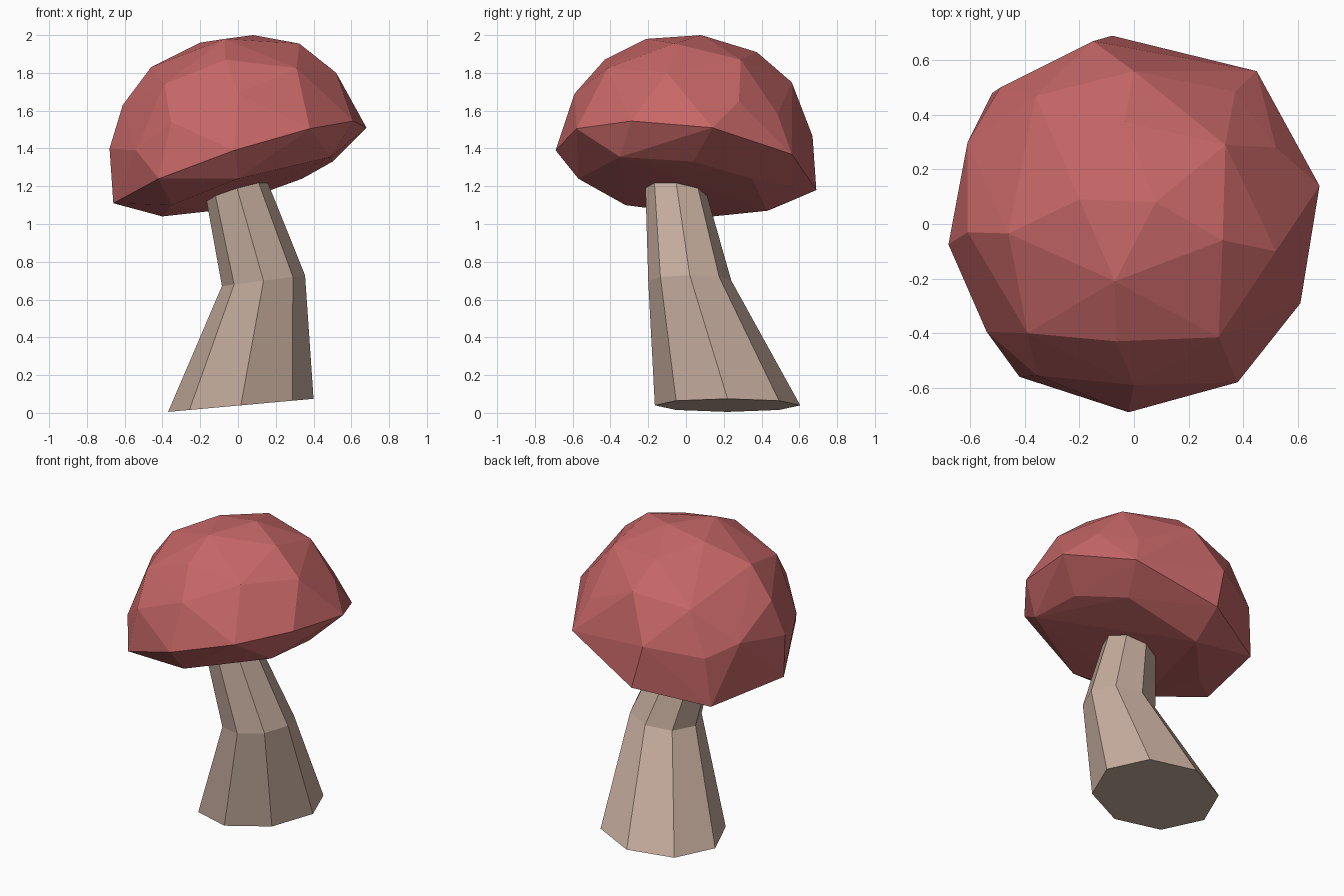
import bpy
import bmesh
from math import cos, sin, pi

default_cube = bpy.data.objects.get("Cube")
if default_cube:
    bpy.data.objects.remove(default_cube, do_unlink=True)


def make_material(name, colour):
    material = bpy.data.materials.new(name)
    material.use_nodes = True
    material.diffuse_color = colour
    shader = next(n for n in material.node_tree.nodes if n.type == "BSDF_PRINCIPLED")
    shader.inputs["Base Color"].default_value = colour
    shader.inputs["Roughness"].default_value = 0.9
    return material


def add_object(name, bm, material):
    bmesh.ops.recalc_face_normals(bm, faces=bm.faces)
    mesh = bpy.data.meshes.new(name)
    bm.to_mesh(mesh)
    bm.free()
    mesh.materials.append(material)
    obj = bpy.data.objects.new(name, mesh)
    bpy.context.collection.objects.link(obj)
    return obj


def build_cap(material):
    # Faceted convex dome: tilted rim, underside ring and crown points
    rim = [(.45, .56, 1.37), (.68, .14, 1.51), (.61, -.29, 1.545),
           (.38, -.58, 1.505), (-.02, -.69, 1.39), (-.42, -.56, 1.24),
           (-.66, -.09, 1.11), (-.52, .48, 1.09), (-.08, .69, 1.18)]
    underside = [(.5, .04, 1.33), (.34, .35, 1.24), (-.13, .43, 1.07),
                 (-.4, .14, 1.04), (-.35, -.32, 1.1), (0, -.57, 1.24),
                 (.49, -.35, 1.355)]
    shoulder = [(-.54, -.395, 1.39), (-.355, -.555, 1.54), (0, -.59, 1.69),
                (-.68, -.075, 1.4), (-.61, .3, 1.47), (-.49, .5, 1.41),
                (-.15, .67, 1.465), (.37, .485, 1.58), (.52, .28, 1.65),
                (.52, -.1, 1.8), (-.61, -.03, 1.63)]
    crown = [(-.39, -.4, 1.74), (-.065, -.43, 1.87), (.31, -.415, 1.825),
             (.325, -.06, 1.955), (.335, .29, 1.87), (0, .56, 1.75),
             (-.36, .47, 1.69), (-.46, -.035, 1.83), (-.07, -.21, 1.98),
             (-.2, .09, 1.96), (.08, .08, 2), (-.035, .375, 1.91)]
    bm = bmesh.new()
    for point in rim + underside + shoulder + crown:
        bm.verts.new(point)
    hull = bmesh.ops.convex_hull(bm, input=bm.verts)
    spare = {g for g in hull["geom_interior"] + hull["geom_unused"]
             if isinstance(g, bmesh.types.BMVert)}
    bmesh.ops.delete(bm, geom=list(spare), context="VERTS")
    return add_object("mushroom_cap", bm, material)


def build_stem(material, sides=8):
    # Bent octagonal stem: centre, radius, slope in x and in y of each ring
    rings = [((.015, .22, .04), .385, .09, 0),
             ((.135, .02, .7), .22, .13, 0),
             ((-.01, -.055, 1.19), .16, .3, -.1)]
    bm = bmesh.new()
    loops = []
    for (cx, cy, cz), radius, slope_x, slope_y in rings:
        loop = []
        for i in range(sides):
            angle = 2 * pi * i / sides
            dx, dy = radius * cos(angle), radius * sin(angle)
            loop.append(bm.verts.new((cx + dx, cy + dy, cz + dx * slope_x + dy * slope_y)))
        loops.append(loop)
    for lower, upper in zip(loops, loops[1:]):
        for i in range(sides):
            j = (i + 1) % sides
            bm.faces.new((lower[i], lower[j], upper[j], upper[i]))
    bm.faces.new(loops[0])
    bm.faces.new(loops[-1])
    return add_object("mushroom_stem", bm, material)


build_cap(make_material("muted_red", (.57, .135, .135, 1)))
build_stem(make_material("pale_tan", (.58, .43, .35, 1)))
